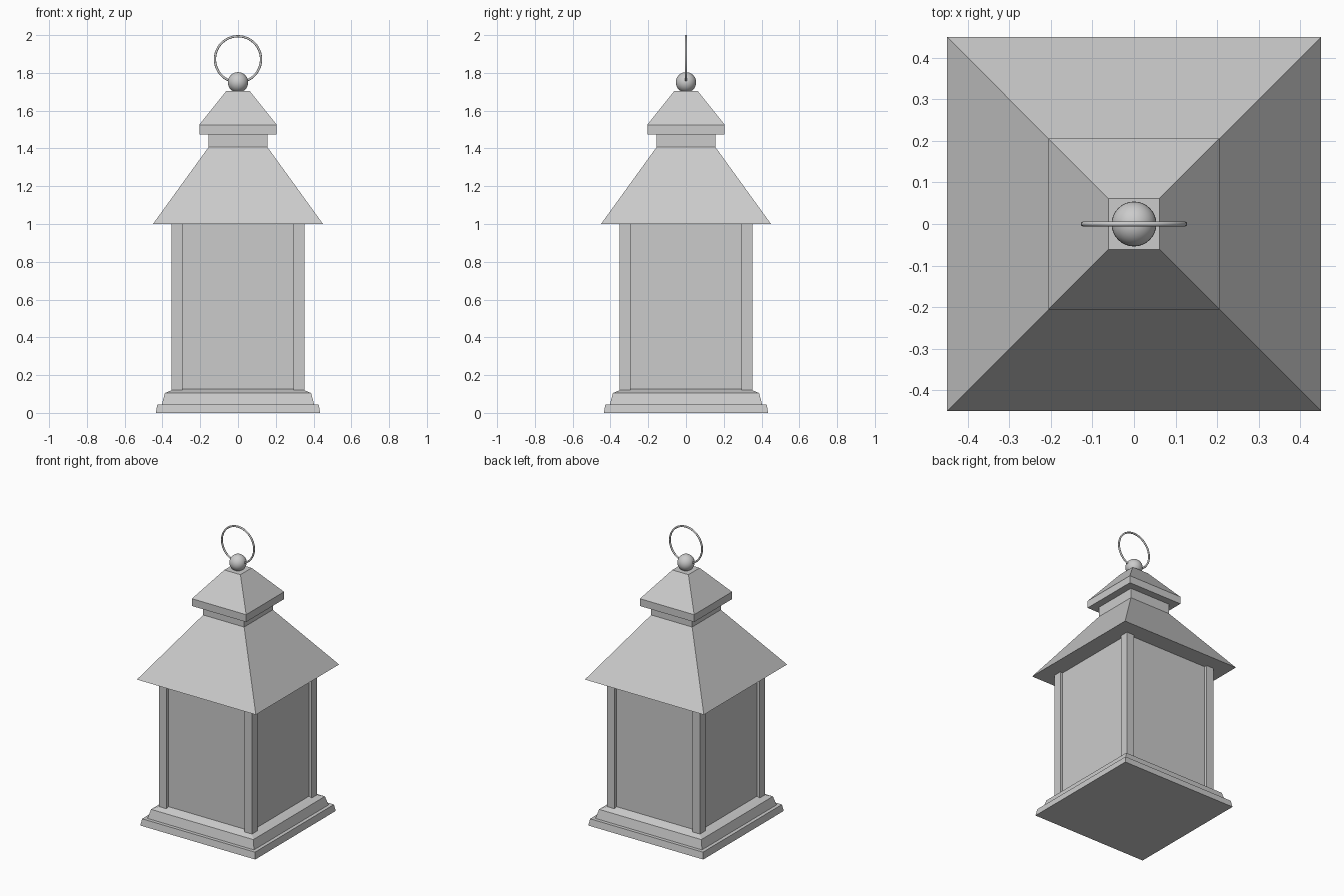
import bpy
import bmesh
from math import pi

if "Cube" in bpy.data.objects:
    bpy.data.objects.remove(bpy.data.objects["Cube"])


def square_loft(name, profile):
    """Square-section solid from (half width, height) pairs, bottom to top."""
    bm = bmesh.new()
    rings = [[bm.verts.new((sx * h, sy * h, z))
              for sx, sy in ((-1, -1), (1, -1), (1, 1), (-1, 1))]
             for h, z in profile]
    for low, high in zip(rings, rings[1:]):
        for i in range(4):
            j = (i + 1) % 4
            bm.faces.new((low[i], low[j], high[j], high[i]))
    bm.faces.new(rings[0][::-1])
    bm.faces.new(rings[-1])
    mesh = bpy.data.meshes.new(name)
    bm.to_mesh(mesh)
    bm.free()
    obj = bpy.data.objects.new(name, mesh)
    bpy.context.collection.objects.link(obj)
    return obj


# Stepped base with sloped top
square_loft("base", [(0.435, 0), (0.427, 0.045), (0.403, 0.045),
                     (0.387, 0.105), (0.352, 0.12), (0.325, 0.13)])

# Recessed panels of the lantern body
square_loft("body_panels", [(0.332, 0.125), (0.332, 1.0)])

# Four corner posts
for sx in (-1, 1):
    for sy in (-1, 1):
        post = square_loft("corner_post", [(0.029, 0.115), (0.029, 1.0)])
        post.location = (sx * 0.323, sy * 0.323, 0)

# Main roof and vent neck, then the overhanging cap
square_loft("roof", [(0.45, 1.0), (0.155, 1.408), (0.155, 1.475)])
square_loft("roof_cap", [(0.205, 1.475), (0.205, 1.525), (0.061, 1.705)])

# Ball finial
bpy.ops.mesh.primitive_uv_sphere_add(segments=32, ring_count=16, radius=0.054,
                                     location=(0, 0, 1.75))
bpy.context.object.name = "finial_ball"
bpy.ops.object.shade_smooth()

# Carrying ring
bpy.ops.mesh.primitive_torus_add(major_segments=48, minor_segments=10,
                                 major_radius=0.122, minor_radius=0.006,
                                 location=(0, 0, 1.872), rotation=(pi / 2, 0, 0))
bpy.context.object.name = "carrying_ring"
bpy.ops.object.shade_smooth()
